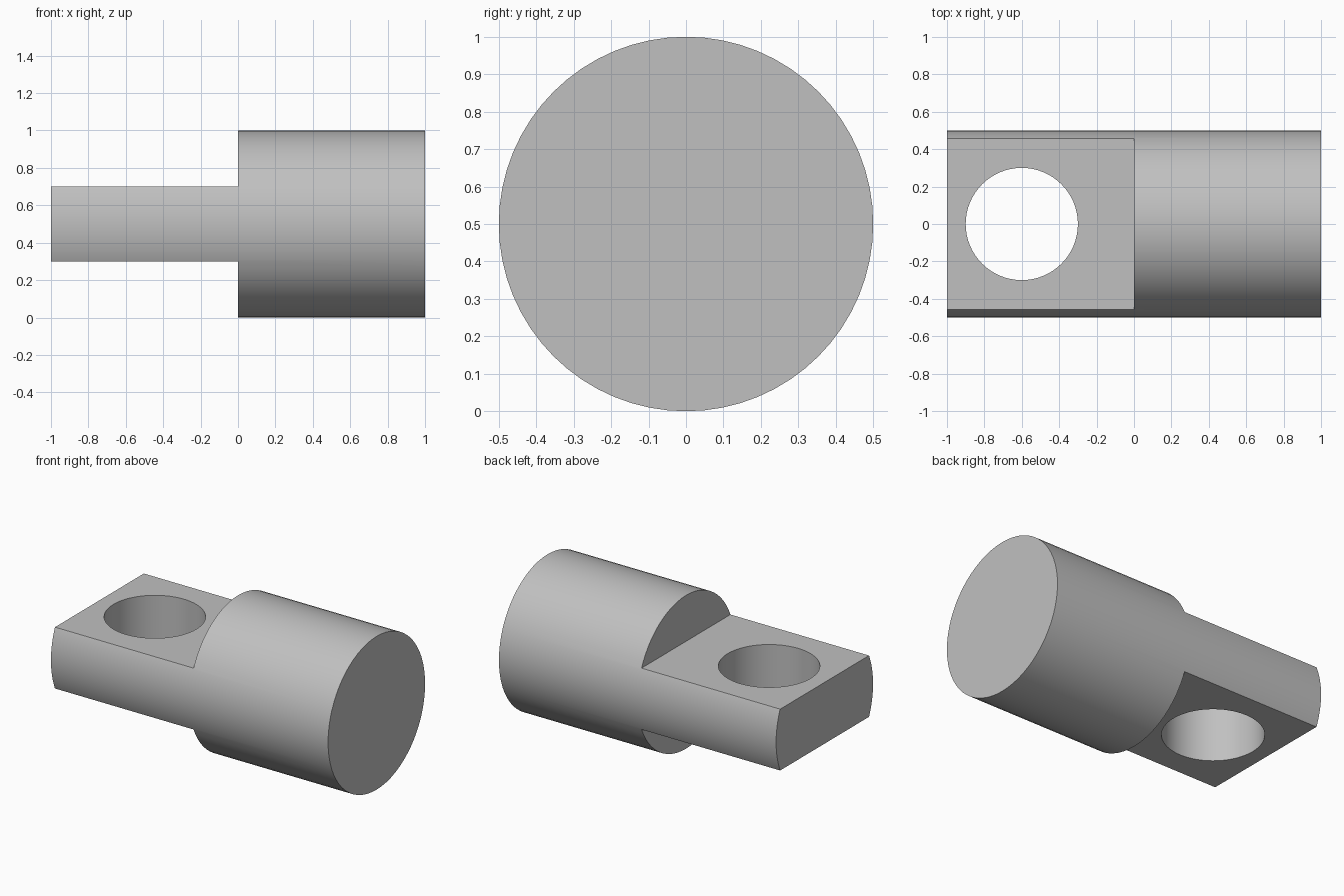
import bpy
import math

cube = bpy.data.objects.get("Cube")
if cube:
    bpy.data.objects.remove(cube, do_unlink=True)

RADIUS = 0.5
TONGUE_HALF = 0.2   # half thickness of the flat tongue
HOLE_X = -0.6

metal = bpy.data.materials.new("plain grey")
metal.use_nodes = True
colour = (0.53, 0.53, 0.53, 1)
metal.diffuse_color = colour
metal.node_tree.nodes["Principled BSDF"].inputs["Base Color"].default_value = colour


def cylinder(name, radius, depth, location, rotation=(0, 0, 0)):
    bpy.ops.mesh.primitive_cylinder_add(vertices=64, radius=radius, depth=depth,
                                        location=location, rotation=rotation)
    obj = bpy.context.object
    obj.name = name
    obj.data.materials.append(metal)
    return obj


def box(name, size, location):
    bpy.ops.mesh.primitive_cube_add(size=1, location=location)
    obj = bpy.context.object
    obj.name = name
    obj.scale = size
    obj.data.materials.append(metal)
    return obj


# Round bar lying along x
rod = cylinder("rod_end", RADIUS, 2, (0, 0, RADIUS), (0, math.pi / 2, 0))
bpy.ops.object.transform_apply(location=True, rotation=True, scale=True)

# Cutters: a block above and below the tongue, and the pin hole
cutters = [box("flat_cutter", (1.5, 2, 1),
               (-0.75, 0, RADIUS + side * (TONGUE_HALF + 0.5)))
           for side in (1, -1)]
cutters.append(cylinder("hole_cutter", 0.3, 2, (HOLE_X, 0, RADIUS)))

bpy.ops.object.select_all(action="DESELECT")
rod.select_set(True)
bpy.context.view_layer.objects.active = rod
for cutter in cutters:
    cutter.hide_render = True
    cut = rod.modifiers.new("cut", "BOOLEAN")
    cut.operation = "DIFFERENCE"
    cut.solver = "EXACT"
    cut.object = cutter
    bpy.ops.object.modifier_apply(modifier=cut.name)
    bpy.data.objects.remove(cutter, do_unlink=True)

# Smooth round walls, crisp machined edges
bpy.ops.object.shade_smooth_by_angle(angle=math.radians(30))
